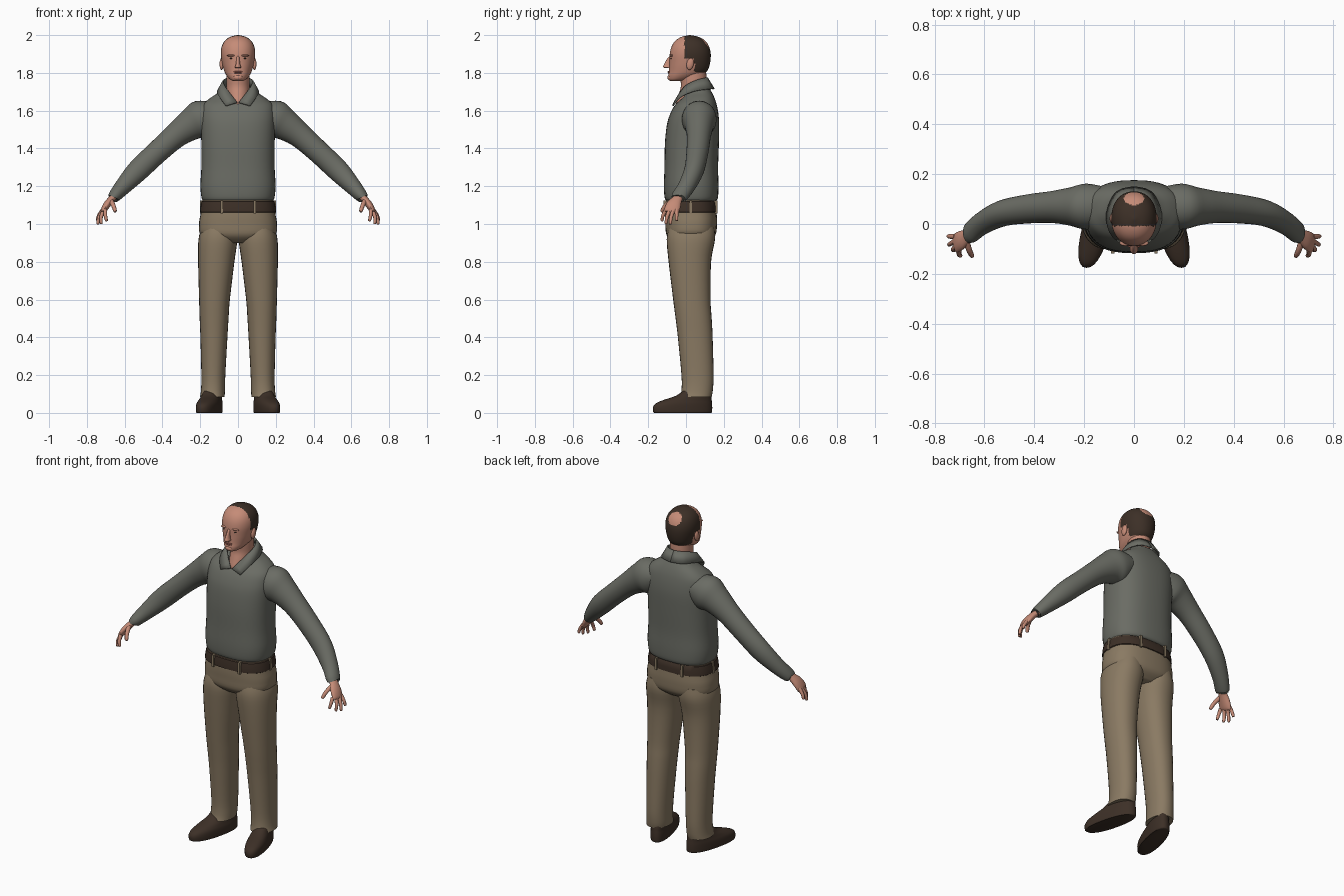
import bpy, bmesh, math
from mathutils import Vector


def mat(name, r, g, b):
    m = bpy.data.materials.new(name)
    m.diffuse_color = (r, g, b, 1)
    return m


SHIRT = mat("grey_cloth", .145, .15, .128)
PANTS = mat("tan_cloth", .255, .195, .125)
SKIN = mat("skin", .56, .26, .185)
BROWN = mat("dark_brown", .046, .029, .02)
LIP = mat("lip", .36, .13, .10)


def finish(name, bm, *mats):
    bmesh.ops.recalc_face_normals(bm, faces=bm.faces)
    me = bpy.data.meshes.new(name)
    bm.to_mesh(me)
    bm.free()
    for m in mats:
        me.materials.append(m)
    ob = bpy.data.objects.new(name, me)
    bpy.context.collection.objects.link(ob)
    return ob


def spline(rows, steps):
    """Catmull-Rom resampling of a list of ring tuples."""
    out = []
    for i in range(len(rows) - 1):
        a, b, c, d = (rows[max(0, min(len(rows) - 1, i + k))] for k in (-1, 0, 1, 2))
        for s in range(steps):
            t = s / steps
            out.append([.5 * (2 * q + (r - p) * t + (2 * p - 5 * q + 4 * r - w) * t * t
                              + (3 * q - p - 3 * r + w) * t ** 3)
                        for p, q, r, w in zip(a, b, c, d)])
    return out + [list(rows[-1])]


def loft(name, rows, mats, sx=1, n=28, p=2.0, steps=4, flat=True, shear=0, rule=None):
    """Skin rings (x, y, z, side radius, depth radius) along a path."""
    rows = spline(rows, steps)
    bm = bmesh.new()
    rings = []
    for i, (x, y, z, ra, rb) in enumerate(rows):
        t = Vector((0, 0, 1))
        if not flat:
            t = (Vector(rows[min(i + 1, len(rows) - 1)][:3])
                 - Vector(rows[max(i - 1, 0)][:3])).normalized()
        b = Vector((0, 1, 0))
        b = (b - t * b.dot(t)).normalized()
        a = b.cross(t)
        ring = []
        for k in range(n):
            c, s = math.cos(math.tau * k / n), math.sin(math.tau * k / n)
            c = math.copysign(abs(c) ** (2 / p), c)
            s = math.copysign(abs(s) ** (2 / p), s)
            v = Vector((x, y, z)) + a * (c * max(ra, .001)) + b * (s * max(rb, .001))
            ring.append(bm.verts.new(((v.x + shear * v.y) * sx, v.y, v.z)))
        rings.append(ring)
    for r0, r1 in zip(rings, rings[1:]):
        for k in range(n):
            bm.faces.new((r0[k], r0[(k + 1) % n], r1[(k + 1) % n], r1[k]))
    bm.faces.new(rings[0])
    bm.faces.new(rings[-1])
    if rule:
        for f in bm.faces:
            f.material_index = rule(f.calc_center_median())
    return finish(name, bm, *mats)


def body(rows):
    """Horizontal rings from (z, half width, front y, back y)."""
    return [(0, (f + k) / 2, z, w, (k - f) / 2) for z, w, f, k in rows]


def ball(name, loc, size, m, tilt=0):
    bm = bmesh.new()
    bmesh.ops.create_uvsphere(bm, u_segments=16, v_segments=10, radius=1)
    for v in bm.verts:
        v.co = Vector((v.co.x * size[0], v.co.y * size[1], v.co.z * size[2]))
    ob = finish(name, bm, m)
    ob.location = loc
    ob.rotation_euler.x = tilt
    return ob


# Shirt body
loft("shirt", body([
    (1.12, .178, -.095, .15), (1.135, .192, -.112, .168), (1.20, .199, -.117, .172),
    (1.30, .194, -.114, .170), (1.42, .194, -.112, .174), (1.52, .197, -.102, .176),
    (1.58, .196, -.085, .172), (1.63, .186, -.058, .163), (1.665, .150, -.022, .152),
    (1.695, .105, .002, .138), (1.725, .075, .015, .12)]), [SHIRT], n=40, p=2.5)

# Hips, belt and belt loops
HIP = [(.90, .10, -.06, .11), (.94, .195, -.102, .155), (1.0, .206, -.109, .164),
       (1.06, .197, -.111, .162), (1.14, .186, -.105, .155)]
loft("hips", body(HIP), [PANTS], n=40, p=2.5)
loft("belt", body([(1.062, .19, -.10, .15), (1.064, .201, -.117, .166),
                   (1.118, .193, -.112, .161), (1.122, .18, -.10, .15)]),
     [BROWN], n=40, p=2.5, steps=2)
for x, y in ((-.085, -.109), (.088, -.109), (-.19, .025), (.19, .025), (-.085, .156), (.085, .156)):
    bm = bmesh.new()
    bmesh.ops.create_cube(bm, size=1)
    side = abs(x) > .15
    for v in bm.verts:
        v.co = Vector((v.co.x * (.024 if side else .013), v.co.y * (.013 if side else .02), v.co.z * .07))
    finish("belt_loop", bm, PANTS).location = (x, y, 1.09)

# Collar: folded strip around the neck, open in a V at the front
upper = [(0, .113, 1.772), (.05, .098, 1.772), (.078, .045, 1.757), (.064, -.012, 1.722), (.004, -.062, 1.643)]
lower = [(0, .148, 1.715), (.07, .128, 1.715), (.108, .045, 1.703), (.098, -.03, 1.672), (.064, -.07, 1.625)]
for sx in (1, -1):
    bm = bmesh.new()
    edge = [[bm.verts.new((x * sx, y, z)) for x, y, z in spline(e, 3)] for e in (upper, lower)]
    for k in range(len(edge[0]) - 1):
        bm.faces.new((edge[0][k], edge[0][k + 1], edge[1][k + 1], edge[1][k]))
    md = finish("collar", bm, SHIRT).modifiers.new("thickness", 'SOLIDIFY')
    md.thickness = .008
    md.offset = 0

# Neck
loft("neck", body([(1.61, .05, -.052, .09), (1.645, .056, -.052, .10), (1.69, .060, -.038, .108),
                   (1.73, .061, -.027, .108), (1.78, .061, -.03, .108), (1.83, .06, -.02, .105)]), [SKIN])


# Head, with hair behind the hairline and a bare spot on the crown
def hair(c):
    bald = (c - Vector((0, .108, 1.962))).length < .041
    grown = (c.y > -.008 and c.z > 1.875) or (c.y > .045 and c.z > 1.805)
    return 1 if grown and not bald else 0


loft("head", body([
    (1.757, .025, -.083, -.02), (1.765, .042, -.092, .02), (1.785, .060, -.094, .075),
    (1.81, .073, -.090, .112), (1.85, .084, -.088, .127), (1.90, .091, -.086, .131),
    (1.94, .086, -.076, .122), (1.97, .070, -.056, .102), (1.99, .043, -.025, .068),
    (2.0, .004, .016, .024)]), [SKIN, BROWN], n=72, p=2.15, steps=6, rule=hair)

# Face
loft("nose", [(0, -.082, 1.825, .012, .014), (0, -.098, 1.829, .017, .022),
              (0, -.096, 1.845, .012, .020), (0, -.087, 1.875, .008, .013),
              (0, -.08, 1.89, .007, .006)], [SKIN], n=16)
ball("upper_lip", (0, -.090, 1.806), (.024, .007, .004), LIP)
ball("lower_lip", (0, -.091, 1.800), (.020, .006, .004), LIP)
ball("chin", (0, -.083, 1.775), (.026, .016, .015), SKIN)
for sx in (1, -1):
    ball("brow", (.034 * sx, -.077, 1.892), (.024, .011, .006), SKIN)
    ball("eye", (.034 * sx, -.0785, 1.877), (.011, .004, .0035), BROWN)
    ball("ear", (.087 * sx, .022, 1.847), (.011, .019, .032), SKIN, -.2)

for sx in (1, -1):
    # Trouser leg
    legs = [(.985, .02, .19, -.09, .15), (.92, .004, .209, -.102, .154), (.80, .019, .211, -.092, .133),
            (.60, .043, .206, -.068, .130), (.50, .050, .203, -.055, .136), (.40, .056, .199, -.043, .141),
            (.20, .067, .194, -.024, .146), (.12, .069, .196, -.024, .142), (.085, .071, .201, -.032, .136)]
    loft("trouser_leg", [((i + o) / 2, (f + k) / 2, z, (o - i) / 2, (k - f) / 2)
                         for z, i, o, f, k in legs], [PANTS], sx, p=2.2)
    # Shoe, toes turned out
    shoe = [(0, -.168, .133, .053), (.006, -.174, .138, .056), (.03, -.175, .139, .057),
            (.05, -.160, .138, .056), (.068, -.120, .136, .052), (.09, -.055, .133, .048),
            (.12, -.01, .125, .044)]
    loft("shoe", [(.148, (f + k) / 2, z, w, (k - f) / 2) for z, f, k, w in shoe],
         [BROWN], sx, p=2.3, shear=-.24)
    # Sleeve
    loft("sleeve", [(.10, .07, 1.585, .06, .075), (.19, .070, 1.555, .102, .092),
                    (.25, .070, 1.525, .084, .078), (.33, .068, 1.467, .066, .064),
                    (.43, .060, 1.378, .060, .058), (.53, .042, 1.283, .058, .052),
                    (.61, .002, 1.197, .044, .045), (.655, -.035, 1.146, .033, .042),
                    (.659, -.038, 1.141, .026, .034)], [SHIRT], sx, flat=False)
    # Hand: palm, four fingers, thumb
    loft("palm", [(.64, -.028, 1.16, .018, .024), (.668, -.046, 1.133, .018, .027),
                  (.693, -.064, 1.103, .019, .038), (.712, -.076, 1.072, .015, .040),
                  (.718, -.080, 1.060, .008, .034)], [SKIN], sx, n=20, flat=False)
    fingers = [((.703, -.106, 1.075), (.702, -.122, 1.045), (.696, -.127, 1.018)),
               ((.712, -.088, 1.070), (.725, -.101, 1.037), (.724, -.106, 1.004)),
               ((.717, -.068, 1.070), (.736, -.079, 1.035), (.742, -.083, 1.002)),
               ((.716, -.050, 1.075), (.737, -.050, 1.045), (.745, -.049, 1.020)),
               ((.674, -.066, 1.125), (.660, -.108, 1.098), (.650, -.128, 1.068))]
    for k, pts in enumerate(fingers):
        r = .0115 if k == 4 else .0095
        tip = tuple(b + (b - a) * .12 for a, b in zip(pts[1], pts[2]))
        rows = [pt + (r * s, r * s) for pt, s in zip(pts + (tip,), (1.15, 1, .8, .2))]
        loft("thumb" if k == 4 else "finger", rows, [SKIN], sx, n=10, steps=3, flat=False)

# Smooth shading with crisp edges
bpy.ops.object.select_all(action='SELECT')
bpy.context.view_layer.objects.active = bpy.context.selected_objects[0]
bpy.ops.object.shade_smooth_by_angle(angle=math.radians(40))
